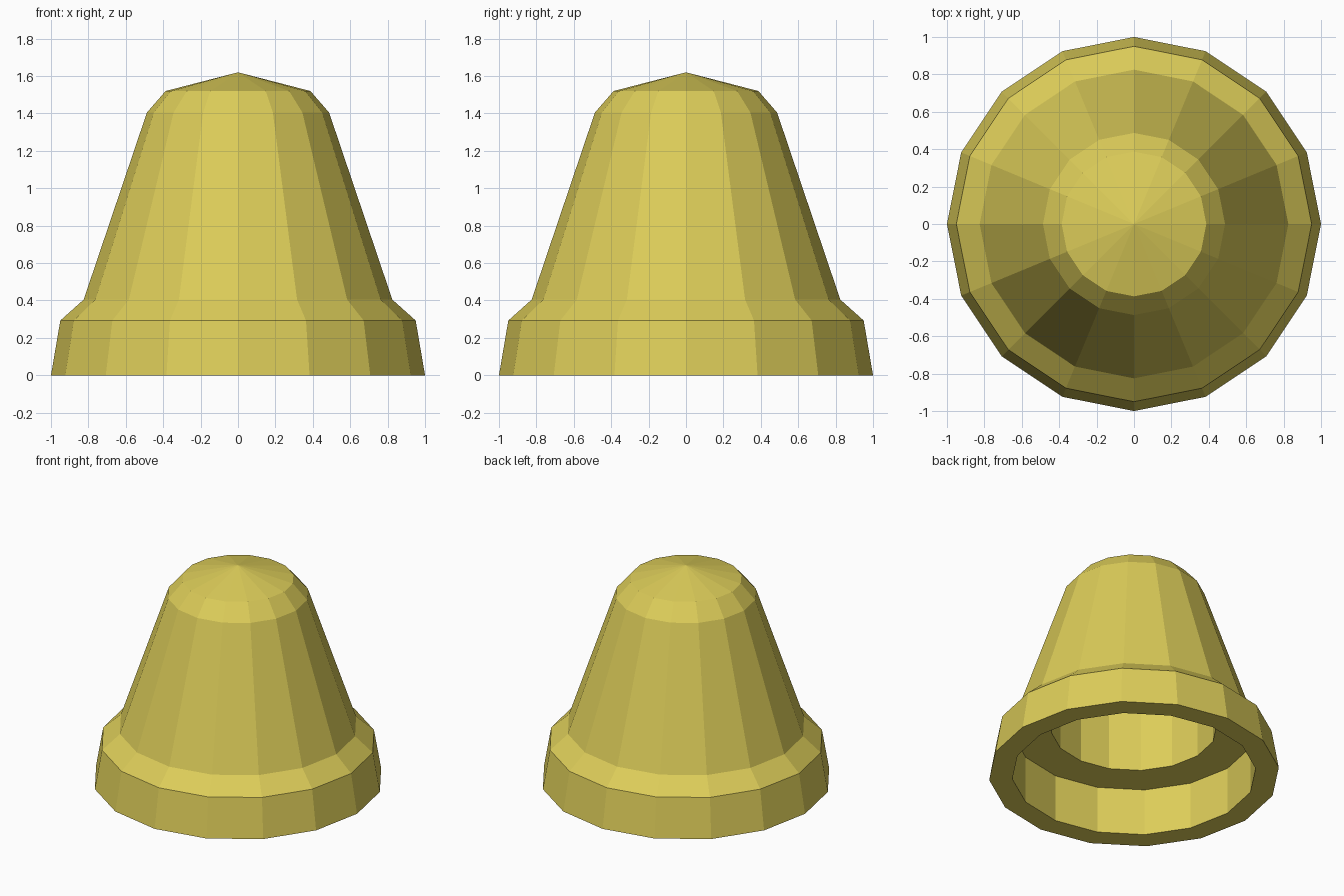
import bpy, bmesh, math

if "Cube" in bpy.data.objects:
    bpy.data.objects.remove(bpy.data.objects["Cube"])

SIDES = 16

# Closed cross-section: apex, outer skin, bottom rim, stepped hollow
PROFILE = [
    (0, 1.62), (0.387, 1.52), (0.487, 1.405), (0.825, 0.405),
    (0.95, 0.293), (1.0, 0.0),
    (0.84, 0.0), (0.84, 0.355), (0.57, 0.355), (0.57, 1.02), (0, 1.02),
]


def lathe(name, profile, sides):
    """Revolve a profile around z with flat facets."""
    bm = bmesh.new()
    verts = [bm.verts.new((r, 0, z)) for r, z in profile]
    edges = [bm.edges.new(pair) for pair in zip(verts, verts[1:])]
    bmesh.ops.spin(bm, geom=verts + edges, cent=(0, 0, 0), axis=(0, 0, 1),
                   angle=2 * math.pi, steps=sides, use_merge=False)
    bmesh.ops.remove_doubles(bm, verts=bm.verts, dist=1e-4)
    bmesh.ops.recalc_face_normals(bm, faces=bm.faces)
    mesh = bpy.data.meshes.new(name)
    bm.to_mesh(mesh)
    bm.free()
    obj = bpy.data.objects.new(name, mesh)
    bpy.context.collection.objects.link(obj)
    return obj


# Hollow cone with a flared base
cone = lathe("hollow_cone", PROFILE, SIDES)
yellow = bpy.data.materials.new("yellow")
yellow.diffuse_color = (0.72, 0.61, 0.10, 1)
yellow.use_nodes = True
yellow.node_tree.nodes["Principled BSDF"].inputs["Base Color"].default_value = yellow.diffuse_color
cone.data.materials.append(yellow)
